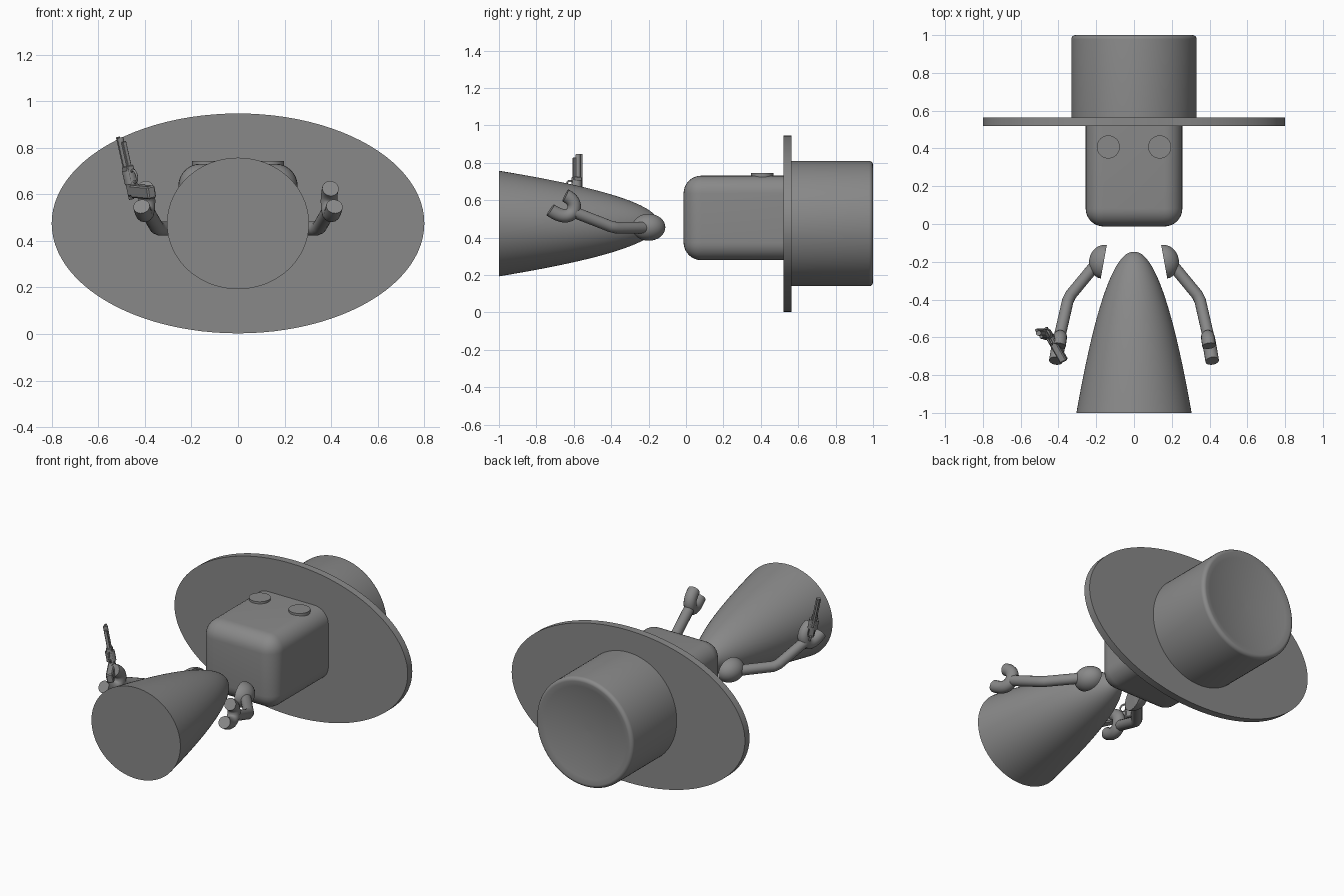
import bpy, bmesh, math
from mathutils import Vector, Matrix

cube = bpy.data.objects.get("Cube")
if cube:
    bpy.data.objects.remove(cube, do_unlink=True)

grey = bpy.data.materials.new("plain grey")
grey.use_nodes = True
grey.diffuse_color = (0.25, 0.25, 0.25, 1)
grey.node_tree.nodes["Principled BSDF"].inputs["Base Color"].default_value = grey.diffuse_color
MID = 0.475  # height of the long axis


def finish(name, bm, angle=35):
    bmesh.ops.recalc_face_normals(bm, faces=bm.faces[:])
    mesh = bpy.data.meshes.new(name)
    bm.to_mesh(mesh)
    bm.free()
    ob = bpy.data.objects.new(name, mesh)
    bpy.context.collection.objects.link(ob)
    mesh.materials.append(grey)
    bpy.ops.object.select_all(action='DESELECT')
    ob.select_set(True)
    bpy.context.view_layer.objects.active = ob
    bpy.ops.object.shade_smooth_by_angle(angle=math.radians(angle))
    return ob


def lathe(name, profile, sx=1, sz=1, sides=96):
    """Rings of (radius, y) about the long axis, squashed by sx and sz."""
    bm = bmesh.new()
    rings = []
    for r, y in profile:
        rings.append([bm.verts.new((r * sx * math.cos(a), y, MID + r * sz * math.sin(a)))
                      for a in (math.tau * i / sides for i in range(sides))])
    for a, b in zip(rings, rings[1:]):
        for i in range(sides):
            j = (i + 1) % sides
            bm.faces.new((a[i], a[j], b[j], b[i]))
    bm.faces.new(rings[0])
    bm.faces.new(rings[-1])
    return finish(name, bm)


def tube(name, points, radius, side, spline='POLY'):
    """Round tube along a path, mirrored by side."""
    cu = bpy.data.curves.new(name, 'CURVE')
    cu.dimensions = '3D'
    cu.bevel_depth = radius
    cu.bevel_resolution = 6
    cu.use_fill_caps = True
    sp = cu.splines.new(spline)
    sp.points.add(len(points) - 1)
    for p, co in zip(sp.points, points):
        p.co = (co[0] * side, co[1], co[2], 1)
    if spline == 'NURBS':
        sp.use_endpoint_u = True
        sp.order_u = 3
    tmp = bpy.data.objects.new(name + " path", cu)
    bpy.context.collection.objects.link(tmp)
    mesh = bpy.data.meshes.new_from_object(tmp.evaluated_get(bpy.context.evaluated_depsgraph_get()))
    bm = bmesh.new()
    bm.from_mesh(mesh)
    bpy.data.objects.remove(tmp)
    bpy.data.meshes.remove(mesh)
    return finish(name, bm, 50)


def box(name, matrix, center, size, bevel=0.004, segments=1):
    bm = bmesh.new()
    bmesh.ops.create_cube(bm, size=1)
    bmesh.ops.scale(bm, vec=size, verts=bm.verts)
    bmesh.ops.bevel(bm, geom=bm.edges[:], offset=bevel, segments=segments,
                    profile=0.5, affect='EDGES')
    bmesh.ops.translate(bm, vec=center, verts=bm.verts)
    bm.transform(matrix)
    return finish(name, bm)


def cylinder(name, matrix, center, radius, depth, sides=24):
    bm = bmesh.new()
    bmesh.ops.create_cone(bm, cap_ends=True, segments=sides, radius1=radius,
                          radius2=radius, depth=depth)
    bmesh.ops.translate(bm, vec=center, verts=bm.verts)
    bm.transform(matrix)
    return finish(name, bm)


# Body: closed paraboloid
lathe("body", [(0.004 + 0.301 * t, -0.147 - 0.853 * t * t) for t in (i / 24 for i in range(25))],
      sz=0.925)

# Hat: oval brim and round crown with a dished top
lathe("hat_brim", [(1, 0.52), (1, 0.565)], 0.80, 0.472)
rim = [(0.31 + 0.022 * math.cos(a), 0.978 + 0.022 * math.sin(a))
       for a in (math.pi / 2 * i / 5 for i in range(6))]
dish = [(0.31 * t, 0.965 + 0.035 * t * t) for t in (0.9, 0.75, 0.5, 0.25, 0.02)]
lathe("hat_crown", [(0.332, 0.56)] + rim + dish, sz=1.01)

# Head: rounded block whose back end stops at the brim
bm = bmesh.new()
bmesh.ops.create_cube(bm, size=1)
bmesh.ops.scale(bm, vec=(0.512, 0.54, 0.452), verts=bm.verts)
bmesh.ops.translate(bm, vec=(0, 0.257, 0.505), verts=bm.verts)
soft = [e for e in bm.edges if min(v.co.y for v in e.verts) < 0.3]
bmesh.ops.bevel(bm, geom=soft, offset=0.095, segments=8, profile=0.5, affect='EDGES')
finish("head", bm)

# Eyes: flat discs
for side, label in ((1, "left"), (-1, "right")):
    cylinder(label + "_eye", Matrix(), (0.136 * side, 0.408, 0.731), 0.061, 0.026, 40)

# Arms: half-dome shoulder, bent arm and open claw hand
for side, label in ((1, "left"), (-1, "right")):
    bm = bmesh.new()
    bmesh.ops.create_uvsphere(bm, u_segments=32, v_segments=20, radius=1)
    bmesh.ops.bisect_plane(bm, geom=bm.verts[:] + bm.edges[:] + bm.faces[:],
                           plane_co=(0, 0, 0), plane_no=(1, 0, 0), clear_inner=True)
    bmesh.ops.holes_fill(bm, edges=[e for e in bm.edges if e.is_boundary], sides=0)
    bm.transform(Matrix.Translation((0.16, -0.2, 0.455)) @ Matrix.Rotation(0.18, 4, 'Z')
                 @ Matrix.Diagonal((0.078, 0.09, 0.072, 1)))
    bm.transform(Matrix.Diagonal((side, 1, 1, 1)))
    finish(label + "_shoulder", bm)
    tube(label + "_arm", [(0.19, -0.2, 0.453), (0.335, -0.375, 0.453), (0.35, -0.405, 0.46),
                          (0.397, -0.61, 0.54)], 0.031, side)
    tube(label + "_hand", [(0.397, -0.645, 0.625), (0.39, -0.595, 0.6), (0.392, -0.6, 0.525),
                           (0.405, -0.67, 0.51), (0.414, -0.725, 0.548)], 0.036, side, 'NURBS')

# Pistol held upright: local z runs along the barrel, local -y along the grip
gun = (Matrix.Translation((-0.452, -0.585, 0.62)) @ Matrix.Rotation(-0.22, 4, 'Y')
       @ Matrix.Rotation(0.5, 4, 'Z'))
box("pistol_frame", gun, (0, 0, 0.04), (0.034, 0.05, 0.13))
cylinder("pistol_cylinder", gun, (0, 0, 0.055), 0.028, 0.06, 12)
cylinder("pistol_barrel", gun, (0, 0.008, 0.16), 0.014, 0.14, 16)
box("pistol_top_rail", gun, (0, 0.026, 0.14), (0.015, 0.014, 0.19), 0.002)
box("pistol_under_rod", gun, (0, -0.014, 0.15), (0.018, 0.016, 0.12), 0.002)
box("pistol_hammer", gun, (0, 0.03, -0.025), (0.014, 0.025, 0.03), 0.002)
box("pistol_grip", gun @ Matrix.Rotation(0.15, 4, 'X'), (0, -0.085, -0.005),
    (0.04, 0.16, 0.055), 0.006)
ring = [gun @ Vector((0, -0.038 + 0.024 * math.cos(a), 0.055 + 0.027 * math.sin(a)))
        for a in (math.tau * i / 16 for i in range(17))]
tube("pistol_trigger_guard", ring, 0.005, 1)
